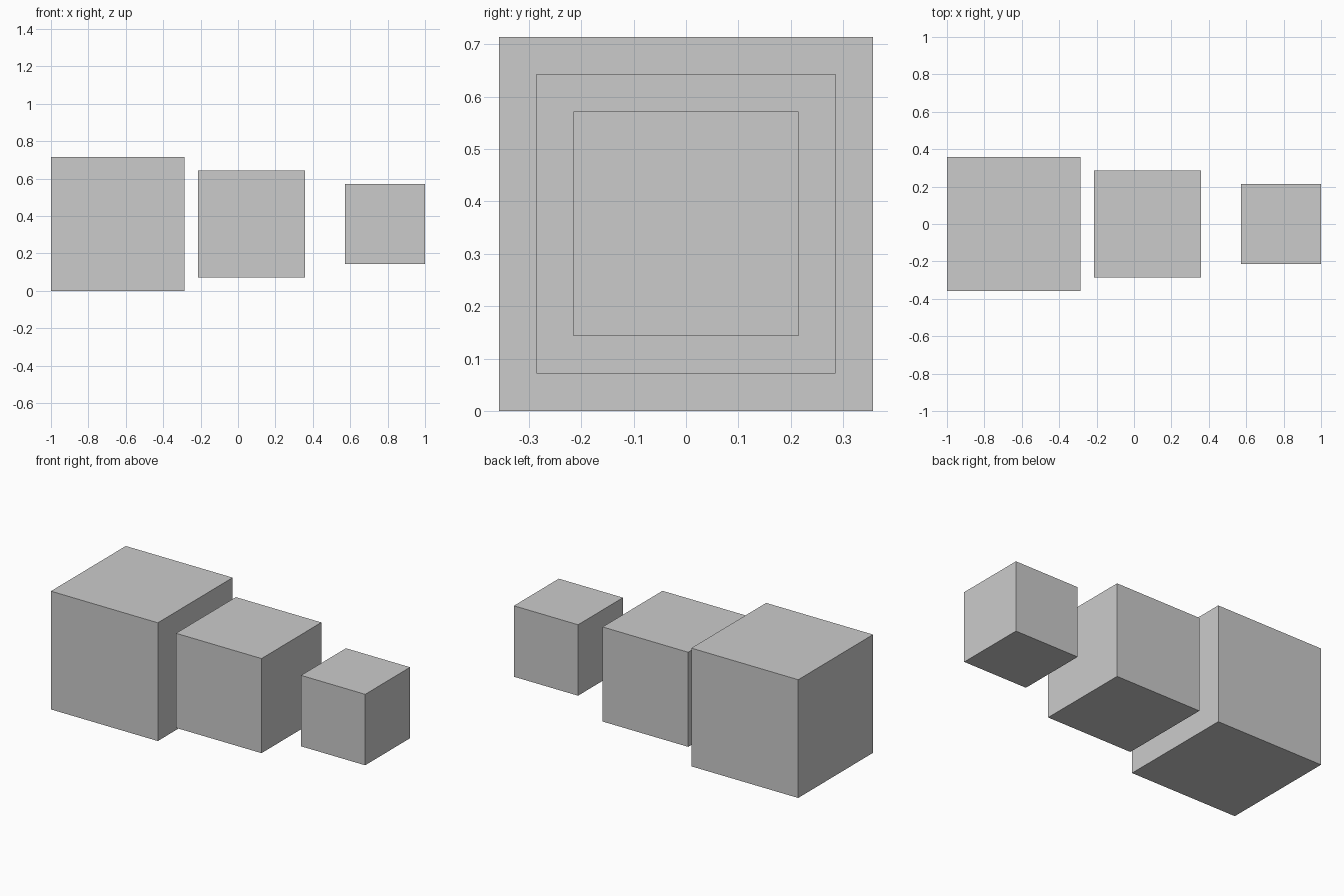
import bpy

if "Cube" in bpy.data.objects:
    bpy.data.objects.remove(bpy.data.objects["Cube"])

UNIT = 1 / 7          # sizes and spacing are whole multiples of this
SPACING = 5 * UNIT    # distance between cube centres
CENTRE_Z = 2.5 * UNIT # all cubes share one centre line


def add_cube(name, size, x):
    bpy.ops.mesh.primitive_cube_add(size=size, location=(x, 0, CENTRE_Z))
    bpy.context.object.name = name


# Row of three cubes, shrinking from left to right
for i, (name, units) in enumerate([("large_cube", 5), ("medium_cube", 4), ("small_cube", 3)]):
    add_cube(name, units * UNIT, -1 + 2.5 * UNIT + i * SPACING)
